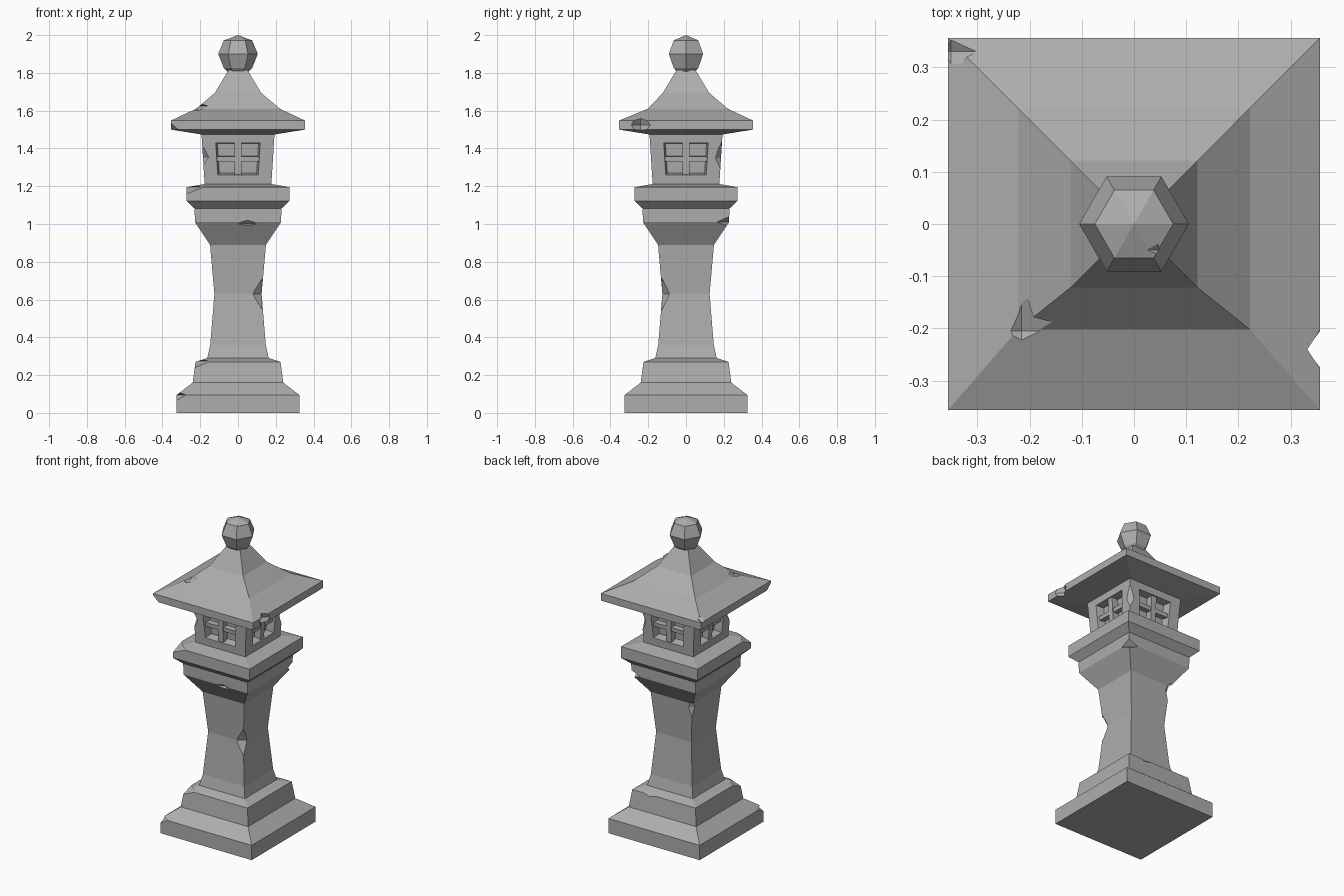
import bpy, bmesh, math
from mathutils import Vector, Matrix

cube = bpy.data.objects.get("Cube")
if cube:
    bpy.data.objects.remove(cube)

stone = bpy.data.materials.new("grey_stone")
stone.use_nodes = True
GREY = (0.42, 0.42, 0.42, 1)
stone.diffuse_color = GREY
stone.node_tree.nodes["Principled BSDF"].inputs["Base Color"].default_value = GREY


def loft(profile, sides=4, turn=0.0, scale=1.0):
    """Closed solid of stacked rings from (radius, height) pairs."""
    bm = bmesh.new()
    rings = []
    for r, z in profile:
        angles = [turn + math.tau * i / sides for i in range(sides)]
        rings.append([bm.verts.new((r * scale * math.cos(a), r * scale * math.sin(a), z)) for a in angles])
    for low, high in zip(rings, rings[1:]):
        for i in range(sides):
            j = (i + 1) % sides
            bm.faces.new((low[i], low[j], high[j], high[i]))
    bm.faces.new(rings[0][::-1])
    bm.faces.new(rings[-1])
    bmesh.ops.remove_doubles(bm, verts=bm.verts, dist=1e-5)
    bmesh.ops.recalc_face_normals(bm, faces=bm.faces)
    return bm


def square(profile):
    return loft(profile, 4, math.pi / 4, math.sqrt(2))


def make(name, bm):
    mesh = bpy.data.meshes.new(name)
    bm.to_mesh(mesh)
    bm.free()
    mesh.materials.append(stone)
    obj = bpy.data.objects.new(name, mesh)
    bpy.context.collection.objects.link(obj)
    return obj


def chip(obj, places):
    """Knock diamond-shaped chips out of a part: (centre, radii) pairs."""
    for centre, radii in places:
        bm = loft([(0, -1), (1, 0), (0, 1)])
        bmesh.ops.transform(bm, matrix=Matrix.Translation(centre) @ Matrix.Diagonal((*radii, 1)), verts=bm.verts)
        cutter = make("chip_cutter", bm)
        cutter.hide_render = True
        mod = obj.modifiers.new("chip", 'BOOLEAN')
        mod.operation, mod.solver, mod.object = 'DIFFERENCE', 'EXACT', cutter
        graph = bpy.context.evaluated_depsgraph_get()
        mesh = bpy.data.meshes.new_from_object(obj.evaluated_get(graph))
        obj.modifiers.clear()
        obj.data = mesh
        bpy.data.objects.remove(cutter)


# Stepped foot
base = make("base", square([(.325, 0), (.325, .095), (.24, .16), (.225, .27), (.165, .29)]))
chip(base, [((-.325, -.325, .095), (.05, .06, .03)),
            ((-.228, -.228, .275), (.09, .09, .035)),
            ((.1, .235, .28), (.14, .03, .03))])

# Waisted pillar flaring into the collar
pillar = make("pillar", square([(.165, .28), (.147, .36), (.125, .63), (.148, .89),
                                (.228, 1.01), (.23, 1.09)]))
chip(pillar, [((.127, -.127, .63), (.05, .04, .09)),
              ((-.145, .145, .86), (.025, .025, .1)),
              ((.05, -.235, 1.0), (.1, .03, .025)),
              ((.23, .23, 1.01), (.07, .07, .03))])

# Platform under the light box
platform = make("platform", square([(.228, 1.08), (.272, 1.122), (.272, 1.195), (.175, 1.212)]))
chip(platform, [((-.272, -.272, 1.195), (.09, .09, .035))])

# Light box with recessed windows on all four sides
bm = square([(.176, 1.2), (.194, 1.49)])
for face in [f for f in bm.faces if abs(f.normal.z) < .5]:
    low = sorted(face.verts, key=lambda v: v.co.z)[:2]
    a, b = sorted((v.co.copy() for v in low), key=lambda c: c.dot(Vector((-face.normal.y, face.normal.x, 0))))
    normal = face.normal.copy()
    centre = (a + b) / 2
    bmesh.ops.inset_individual(bm, faces=[face], thickness=.04)
    side = (b - a).normalized()
    for v in face.verts:
        top = v.co.z > 1.35
        sign = 1 if (v.co - centre).dot(side) > 0 else -1
        z = 1.43 if top else 1.26
        out = .176 + .018 * (z - 1.2) / .29
        flat = Vector((normal.x, normal.y, 0)).normalized()
        v.co = flat * out + side * sign * (.118 if top else .107)
        v.co.z = z
    pane = bmesh.ops.extrude_discrete_faces(bm, faces=[face])["faces"][0]
    mid = pane.calc_center_median()
    for v in pane.verts:
        v.co = mid + (v.co - mid) * .92 - normal * .05
light_box = make("light_box", bm)
chip(light_box, [((-.188, -.188, 1.355), (.035, .035, .06)),
                 ((.188, .188, 1.35), (.035, .035, .09))])

# Crossed window bars
for name, turn in (("front", 0), ("left", 1), ("back", 2), ("right", 3)):
    bm = bmesh.new()
    for size in ((.036, .045, .18), (.22, .035, .026)):
        made = bmesh.ops.create_cube(bm, size=1)["verts"]
        bmesh.ops.scale(bm, vec=size, verts=made)
    place = (Matrix.Rotation(turn * math.pi / 2, 4, 'Z') @ Matrix.Translation((0, -.155, 1.345))
             @ Matrix.Rotation(math.radians(3.5), 4, 'X'))
    bmesh.ops.transform(bm, matrix=place, verts=bm.verts)
    make(name + "_window_bars", bm)

# Sweeping roof with a worn front slope
bm = square([(.2, 1.475), (.356, 1.5), (.356, 1.547), (.222, 1.61), (.122, 1.695), (.05, 1.815)])
for v in bm.verts:
    if abs(v.co.z - 1.61) < .001 and v.co.y < 0:
        v.co.y += .02
roof = make("roof", bm)
chip(roof, [((.36, -.24, 1.525), (.045, .055, .09)),
            ((-.356, -.356, 1.5), (.04, .04, .035)),
            ((-.35, .33, 1.56), (.05, .04, .025)),
            ((-.215, -.205, 1.625), (.075, .075, .03))])

# Faceted finial
finial = make("finial", loft([(.055, 1.805), (.075, 1.826), (.105, 1.9), (.075, 1.972), (0, 2.0)], 6))
chip(finial, [((.045, -.05, 1.99), (.035, .03, .025))])
